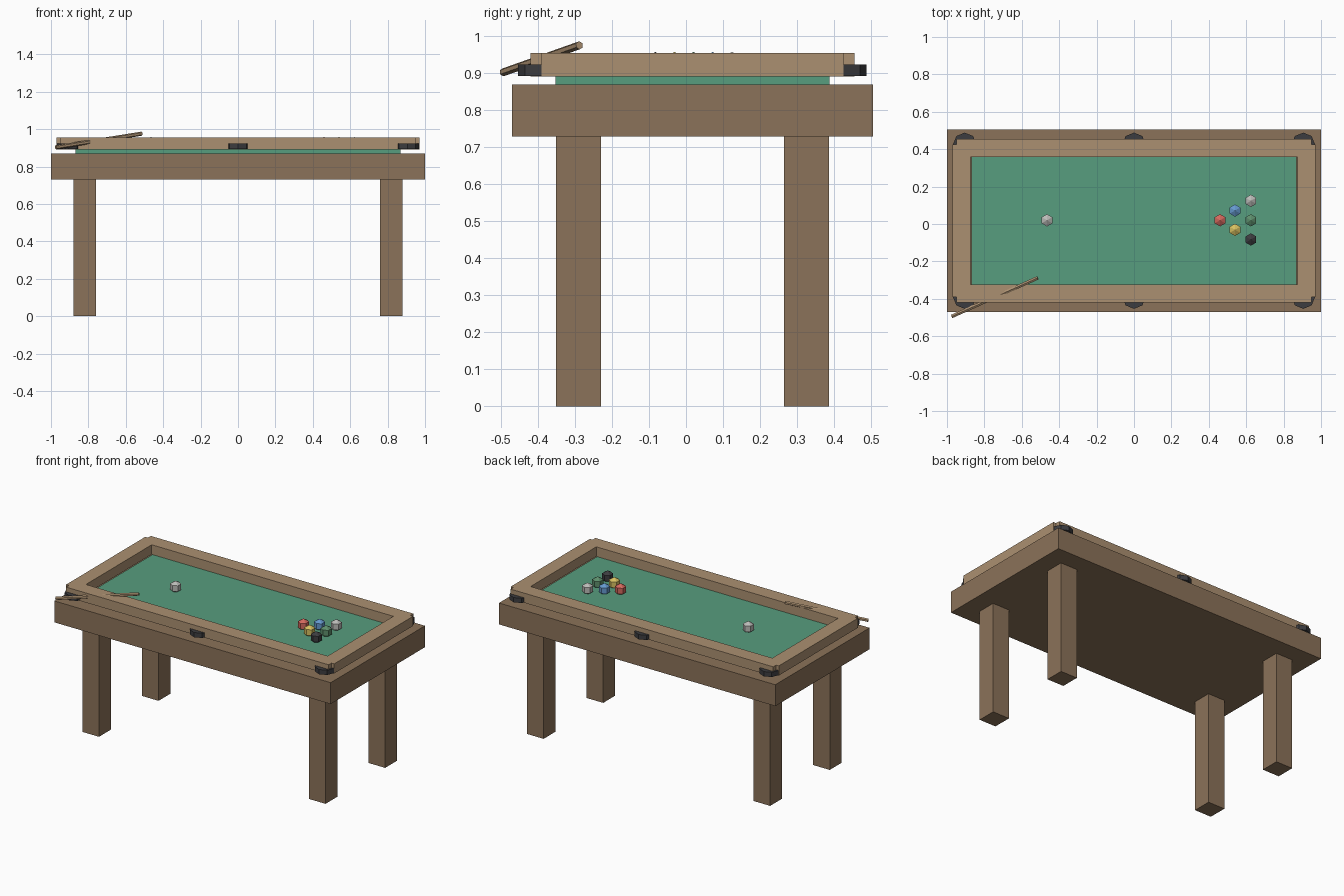
import bpy, math
from mathutils import Vector

if "Cube" in bpy.data.objects:
    bpy.data.objects.remove(bpy.data.objects["Cube"])

CY = 0.0175  # table centre in y (the cue overhangs the front)


def mat(name, rgb):
    m = bpy.data.materials.new(name)
    m.diffuse_color = (*rgb, 1)
    m.use_nodes = True
    m.node_tree.nodes["Principled BSDF"].inputs["Base Color"].default_value = m.diffuse_color
    return m


wood = mat("dark_wood", (0.26, 0.17, 0.10))
light_wood = mat("light_wood", (0.41, 0.28, 0.165))
felt = mat("felt", (0.095, 0.34, 0.21))
black = mat("black", (0.045, 0.045, 0.05))


def finish(name, m):
    o = bpy.context.object
    o.name = name
    o.data.materials.append(m)
    return o


def box(name, lo, hi, m):
    lo, hi = Vector(lo), Vector(hi)
    bpy.ops.mesh.primitive_cube_add(size=1, location=(lo + hi) / 2)
    o = finish(name, m)
    o.scale = hi - lo
    return o


# Table body and playing surface
box("table_body", (-1, CY - 0.4875, 0.73), (1, CY + 0.4875, 0.87), wood)
box("playing_surface", (-0.87, CY - 0.37, 0.87), (0.87, CY + 0.37, 0.892), felt)

# Legs
for sx, side in ((-1, "left"), (1, "right")):
    for sy, end in ((-1, "front"), (1, "back")):
        x, y = sx * 0.82, CY + sy * 0.308
        box(f"{end}_{side}_leg", (x - 0.06, y - 0.061, 0), (x + 0.06, y + 0.061, 0.73), wood)

# Rails: long ones stop short of the corners, leaving small notches
for s, name in ((-1, "front_rail"), (1, "back_rail")):
    y = CY + s * 0.389
    box(name, (-0.95, y - 0.049, 0.892), (0.95, y + 0.049, 0.955), light_wood)
for s, name in ((-1, "left_rail"), (1, "right_rail")):
    x = s * 0.9225
    box(name, (x - 0.0475, CY - 0.408, 0.892), (x + 0.0475, CY + 0.408, 0.955), light_wood)

# Octagonal pockets at the corners and the middle of the long sides
for px, place in ((-0.905, "left"), (0, "middle"), (0.905, "right")):
    for sy, end in ((-1, "front"), (1, "back")):
        bpy.ops.mesh.primitive_cylinder_add(vertices=8, radius=0.063, depth=0.031,
                                            location=(px, CY + sy * 0.408, 0.909))
        finish(f"{end}_{place}_pocket", black)

# Low-poly balls
balls = [("cue", -0.465, 0.02, (0.5, 0.5, 0.48)), ("red", 0.46, 0.02, (0.65, 0.14, 0.11)),
         ("blue", 0.54, 0.072, (0.13, 0.32, 0.62)), ("yellow", 0.54, -0.031, (0.68, 0.53, 0.12)),
         ("white", 0.625, 0.124, (0.5, 0.5, 0.48)), ("green", 0.625, 0.02, (0.11, 0.27, 0.15)),
         ("black", 0.625, -0.083, (0.045, 0.045, 0.05))]
for name, x, y, rgb in balls:
    bpy.ops.mesh.primitive_uv_sphere_add(segments=6, ring_count=3, radius=0.038,
                                         location=(x, y, 0.92))
    finish(f"{name}_ball", mat(f"{name}_paint", rgb))

# Cue stick resting across the front left corner
a, b = Vector((-0.974, -0.494, 0.903)), Vector((-0.515, -0.288, 0.976))
bpy.ops.mesh.primitive_cylinder_add(vertices=6, radius=0.011, depth=(b - a).length,
                                    location=(a + b) / 2)
cue = finish("cue_stick", light_wood)
cue.rotation_euler = (b - a).to_track_quat('Z', 'Y').to_euler()
